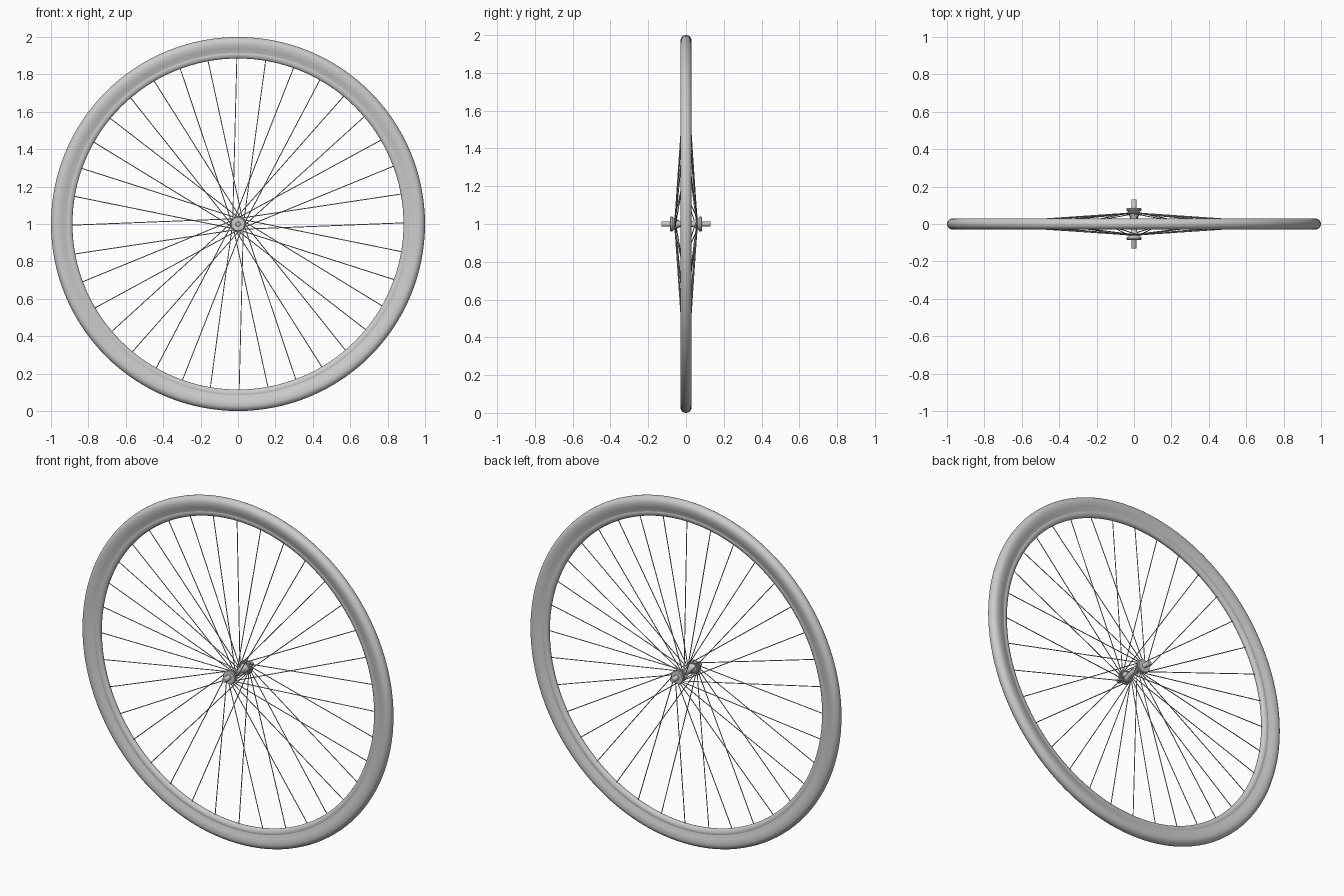
import bpy
import bmesh
from math import cos, sin, pi, radians
from mathutils import Vector, Matrix

cube = bpy.data.objects.get("Cube")
if cube:
    bpy.data.objects.remove(cube)

HUB = Vector((0, 0, 1))


def finish(name, bm):
    bmesh.ops.recalc_face_normals(bm, faces=bm.faces)
    mesh = bpy.data.meshes.new(name)
    bm.to_mesh(mesh)
    bm.free()
    obj = bpy.data.objects.new(name, mesh)
    obj.location = HUB
    bpy.context.collection.objects.link(obj)
    bpy.ops.object.select_all(action="DESELECT")
    obj.select_set(True)
    bpy.context.view_layer.objects.active = obj
    bpy.ops.object.shade_smooth_by_angle(angle=radians(35))
    return obj


def lathe(name, profile, steps, closed=True):
    """Spin a (radius, y) profile about the axle."""
    bm = bmesh.new()
    verts = [bm.verts.new((r, y, 0)) for r, y in profile]
    pairs = list(zip(verts, verts[1:]))
    if closed:
        pairs.append((verts[-1], verts[0]))
    edges = [bm.edges.new(p) for p in pairs]
    bmesh.ops.spin(bm, geom=verts + edges, axis=(0, 1, 0), cent=(0, 0, 0),
                   angle=2 * pi, steps=steps)
    bmesh.ops.remove_doubles(bm, verts=bm.verts, dist=1e-5)
    return finish(name, bm)


def mirrored(half):
    """Complete a half profile by reflecting it across y = 0."""
    return half + [(r, -y) for r, y in reversed(half)]


# Tyre: round tread with sidewalls tapering to the rim
tyre_half = [(0.968 + 0.032 * cos(a), 0.03 * sin(a))
             for a in (radians(7 + 14 * i) for i in range(7))]
tyre_half += [(0.952, 0.0285), (0.94, 0.025), (0.928, 0.0205), (0.914, 0.017)]
lathe("tyre", mirrored(tyre_half), 128)

# Rim: shallow band with a rounded inner face
rim_half = [(0.922, 0.014), (0.913, 0.018), (0.903, 0.0175),
            (0.893, 0.014), (0.887, 0.009), (0.885, 0.003)]
lathe("rim", mirrored(rim_half), 128)

# Hub shell: slim barrel flaring into two flanges
hub_half = [(0, 0.086), (0.036, 0.085), (0.04, 0.081), (0.04, 0.074),
            (0.032, 0.066), (0.026, 0.058), (0.02, 0.047), (0.016, 0.035)]
lathe("hub", mirrored(hub_half), 32, closed=False)

# Axle
lathe("axle", mirrored([(0, 0.13), (0.012, 0.13), (0.014, 0.127)]), 24, closed=False)

# Spokes: each flange takes every other spoke, leaning its own way
COUNT = 36
bm = bmesh.new()
for i in range(COUNT):
    angle = 2 * pi * i / COUNT + radians(0.4)
    side = 1 if i % 2 else -1
    turn = angle + side * radians(95)
    outer = Vector((0.888 * cos(angle), 0, 0.888 * sin(angle)))
    inner = Vector((0.029 * cos(turn), side * 0.06, 0.029 * sin(turn)))
    span = outer - inner
    place = (Matrix.Translation((inner + outer) / 2)
             @ span.to_track_quat("Z", "Y").to_matrix().to_4x4())
    bmesh.ops.create_cone(bm, cap_ends=True, segments=8, radius1=0.0025,
                          radius2=0.0025, depth=span.length, matrix=place)
finish("spokes", bm)
